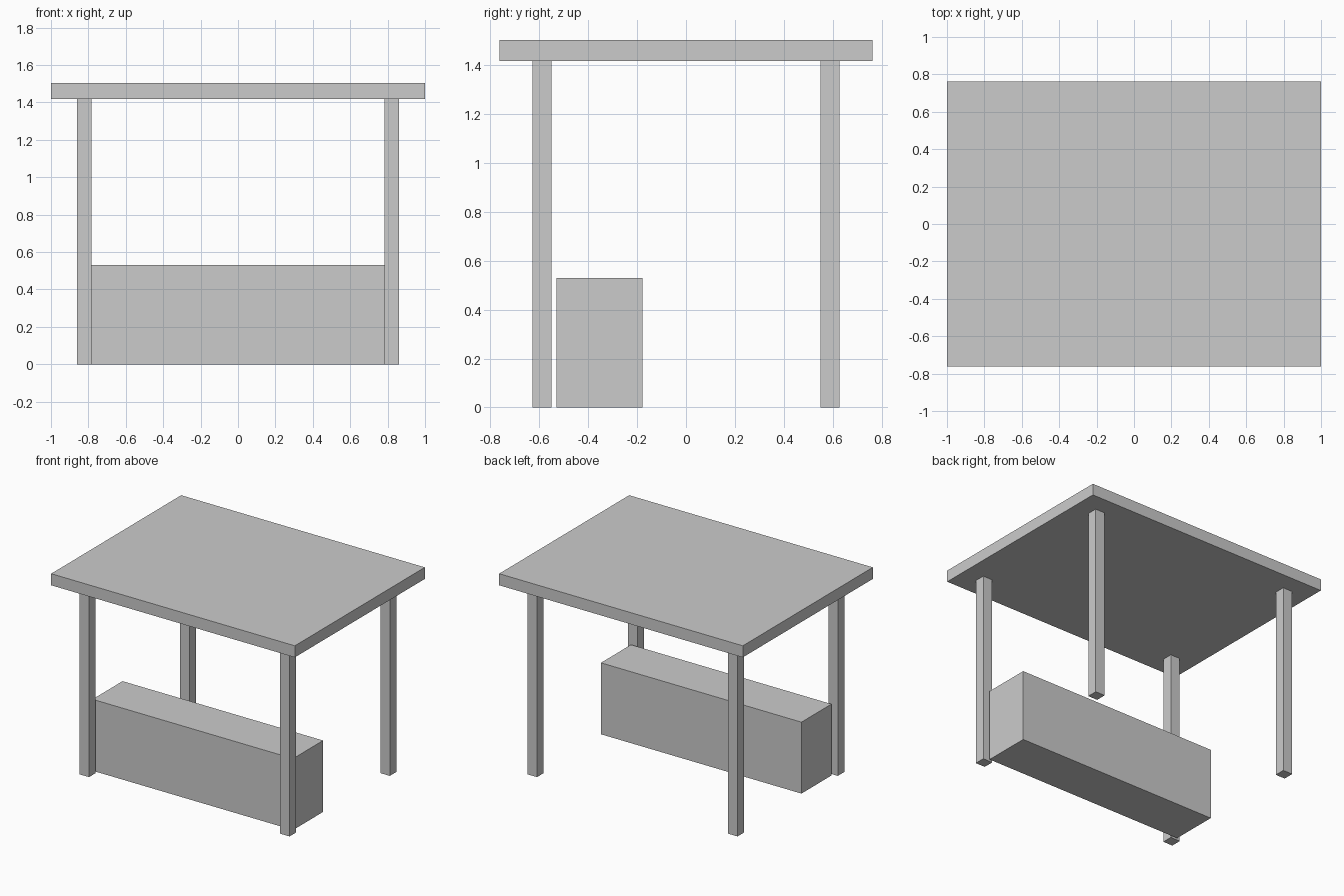
import bpy

if "Cube" in bpy.data.objects:
    bpy.data.objects.remove(bpy.data.objects["Cube"])

grey = bpy.data.materials.new("light grey")
grey.diffuse_color = (0.6, 0.6, 0.6, 1.0)
grey.use_nodes = True
grey.node_tree.nodes["Principled BSDF"].inputs["Base Color"].default_value = grey.diffuse_color


def box(name, x, y, z):
    """Box spanning the (low, high) pairs on each axis."""
    spans = (x, y, z)
    bpy.ops.mesh.primitive_cube_add(size=1, location=[(a + b) / 2 for a, b in spans])
    obj = bpy.context.object
    obj.name = name
    obj.scale = [b - a for a, b in spans]
    bpy.ops.object.transform_apply(location=False, rotation=False, scale=True)
    obj.data.materials.append(grey)
    return obj


ROOF_BOTTOM, ROOF_TOP = 1.417, 1.503
POST_X, POST_Y, POST_HALF = 0.823, 0.588, 0.039

# Flat roof slab
box("roof", (-1, 1), (-0.762, 0.762), (ROOF_BOTTOM, ROOF_TOP))

# Four corner posts
for side, sx in (("left", -1), ("right", 1)):
    for end, sy in (("front", -1), ("back", 1)):
        cx, cy = sx * POST_X, sy * POST_Y
        box(f"{end}_{side}_post",
            (cx - POST_HALF, cx + POST_HALF),
            (cy - POST_HALF, cy + POST_HALF),
            (0, ROOF_BOTTOM))

# Counter just behind the front posts
box("counter", (-0.823, 0.823), (-0.53, -0.178), (0, 0.53))
